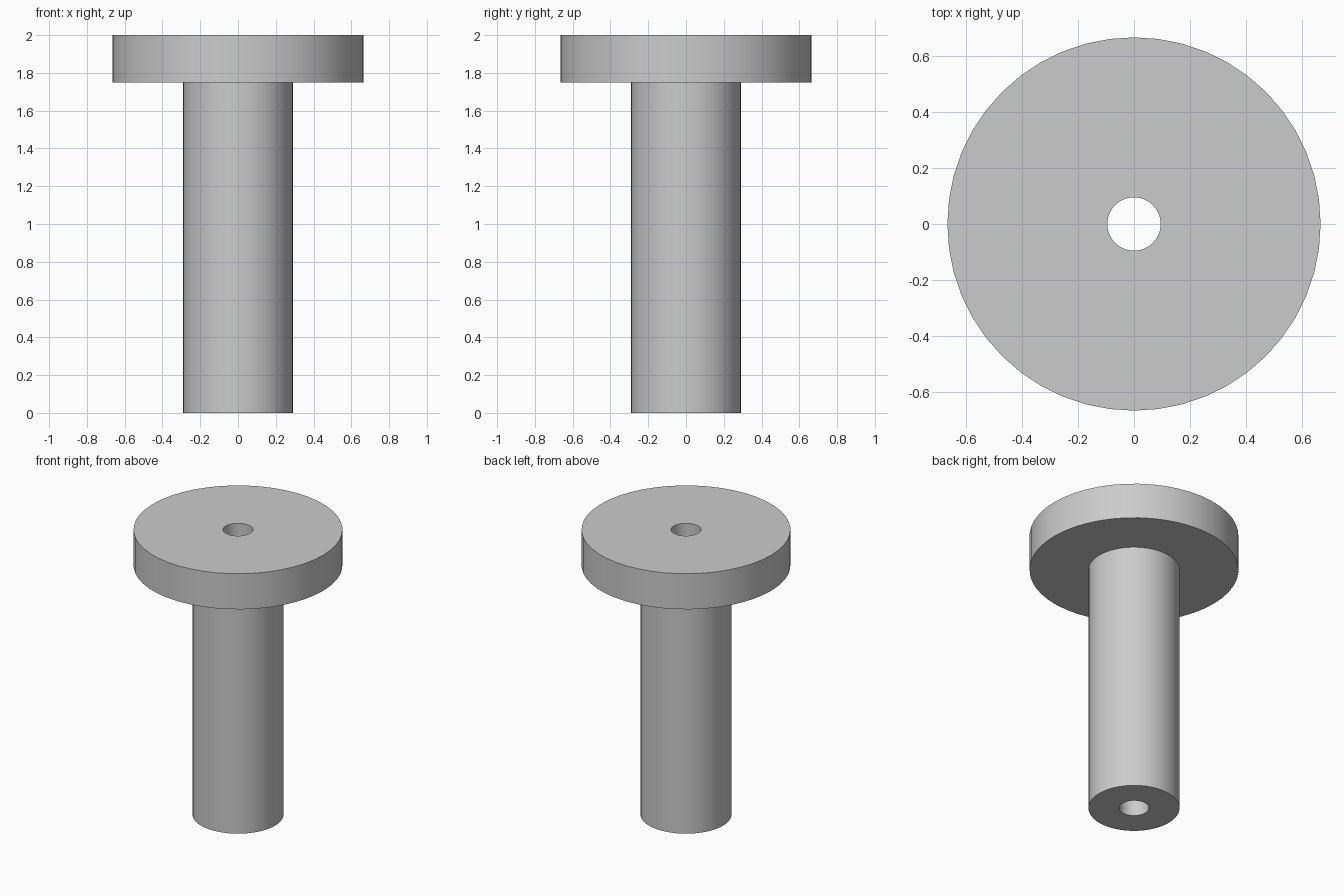
import bpy
import bmesh
import math

SIDES = 48
BORE, SHAFT, FLANGE = 0.095, 0.29, 0.665
STEP, TOP = 1.75, 2.0

cube = bpy.data.objects.get("Cube")
if cube:
    bpy.data.objects.remove(cube, do_unlink=True)

# Single grey material
grey = bpy.data.materials.new("plain_grey")
grey.use_nodes = True
colour = (0.6, 0.6, 0.6, 1)
grey.diffuse_color = colour
bsdf = next(n for n in grey.node_tree.nodes if n.type == "BSDF_PRINCIPLED")
bsdf.inputs["Base Color"].default_value = colour


def lathe(name, profile):
    """Revolve a closed (radius, height) outline around the z axis."""
    bm = bmesh.new()
    rings = []
    for i in range(SIDES):
        a = math.tau * i / SIDES
        rings.append([bm.verts.new((r * math.cos(a), r * math.sin(a), z))
                      for r, z in profile])
    n = len(profile)
    for i in range(SIDES):
        here, after = rings[i], rings[(i + 1) % SIDES]
        for j in range(n):
            k = (j + 1) % n
            bm.faces.new((here[j], after[j], after[k], here[k]))
    bmesh.ops.recalc_face_normals(bm, faces=bm.faces)
    mesh = bpy.data.meshes.new(name)
    bm.to_mesh(mesh)
    bm.free()
    mesh.materials.append(grey)
    obj = bpy.data.objects.new(name, mesh)
    bpy.context.collection.objects.link(obj)
    bpy.ops.object.select_all(action="DESELECT")
    obj.select_set(True)
    bpy.context.view_layer.objects.active = obj
    bpy.ops.object.shade_smooth_by_angle(angle=math.radians(30))
    return obj


# Shaft and flange in one piece, with a bore through the full height
lathe("flanged_bushing", [
    (BORE, 0), (SHAFT, 0), (SHAFT, STEP),
    (FLANGE, STEP), (FLANGE, TOP), (BORE, TOP),
])
